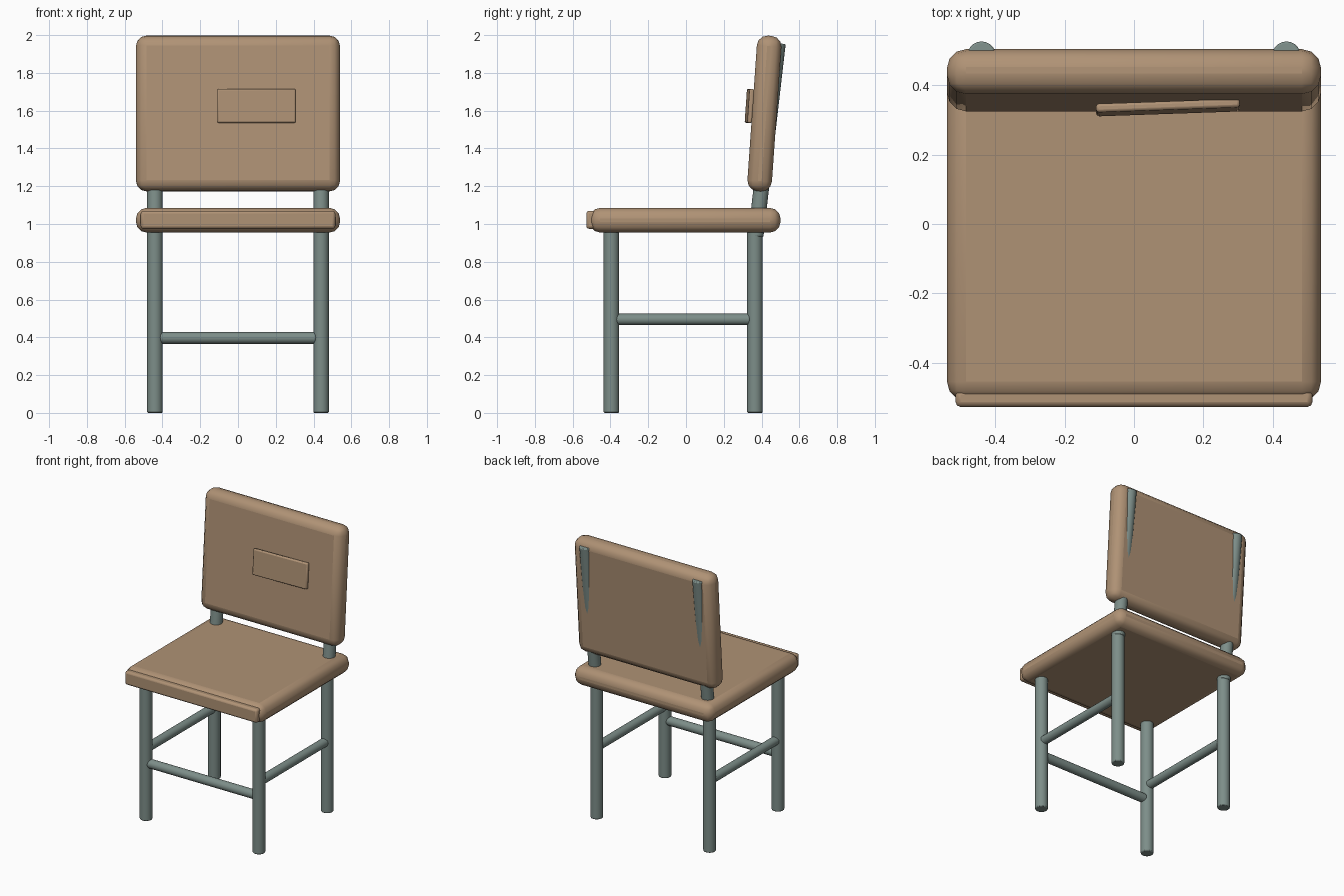
import bpy
from math import radians
from mathutils import Vector

if "Cube" in bpy.data.objects:
    bpy.data.objects.remove(bpy.data.objects["Cube"])


def make_material(name, rgb):
    m = bpy.data.materials.new(name)
    m.diffuse_color = (*rgb, 1)
    m.use_nodes = True
    m.node_tree.nodes["Principled BSDF"].inputs["Base Color"].default_value = m.diffuse_color
    return m


wood = make_material("tan_wood", (0.43, 0.288, 0.178))
metal = make_material("grey_green_metal", (0.205, 0.27, 0.25))


def finish(ob, name, mat, bevel, segments, angle):
    """Name, colour, round the edges and smooth the object."""
    ob.name = name
    ob.data.materials.append(mat)
    mod = ob.modifiers.new("rounded_edges", 'BEVEL')
    mod.width = bevel
    mod.segments = segments
    mod.limit_method = 'ANGLE'
    mod.angle_limit = radians(40)
    bpy.ops.object.shade_smooth_by_angle(angle=radians(angle))
    return ob


def slab(name, center, size, bevel, segments=3, rot=(0, 0, 0)):
    bpy.ops.mesh.primitive_cube_add(size=1, location=center,
                                    rotation=[radians(a) for a in rot])
    ob = bpy.context.object
    ob.scale = size
    bpy.ops.object.transform_apply(location=False, rotation=False, scale=True)
    return finish(ob, name, wood, bevel, segments, 35)


def tube(name, start, end, radius, bevel):
    a, b = Vector(start), Vector(end)
    bpy.ops.mesh.primitive_cylinder_add(vertices=20, radius=radius,
                                        depth=(b - a).length, location=(a + b) / 2)
    ob = bpy.context.object
    ob.rotation_euler = (b - a).to_track_quat('Z', 'Y').to_euler()
    return finish(ob, name, metal, bevel, 2, 35)


# Padded seat and its front edge strip
slab("seat", (0, -0.005, 1.02), (1.08, 1.01, 0.13), 0.055)
slab("seat_front_strip", (0, -0.503, 1.022), (1.03, 0.05, 0.095), 0.014, 2)

# Leaning backrest with a slightly crooked plaque
slab("backrest", (0, 0.415, 1.585), (1.08, 0.13, 0.825), 0.055, rot=(-4, 0, 0))
slab("backrest_plaque", (0.098, 0.336, 1.625), (0.415, 0.025, 0.18), 0.008, 2,
     rot=(-4, 0, 2))

# Legs, back posts and side rails, mirrored left and right
for side, x in (("left", -0.44), ("right", 0.44)):
    tube("front_leg_" + side, (x, -0.395, 0), (x, -0.395, 0.99), 0.041, 0.006)
    tube("rear_leg_" + side, (x, 0.365, 0), (x, 0.365, 0.99), 0.041, 0.006)
    tube("back_post_" + side, (x, 0.369, 0.935), (x, 0.487, 1.957), 0.041, 0.006)
    tube("side_rail_" + side, (x, -0.375, 0.495), (x, 0.342, 0.495), 0.03, 0.01)

# Front rail
tube("front_rail", (-0.417, -0.395, 0.397), (0.417, -0.395, 0.397), 0.031, 0.01)
